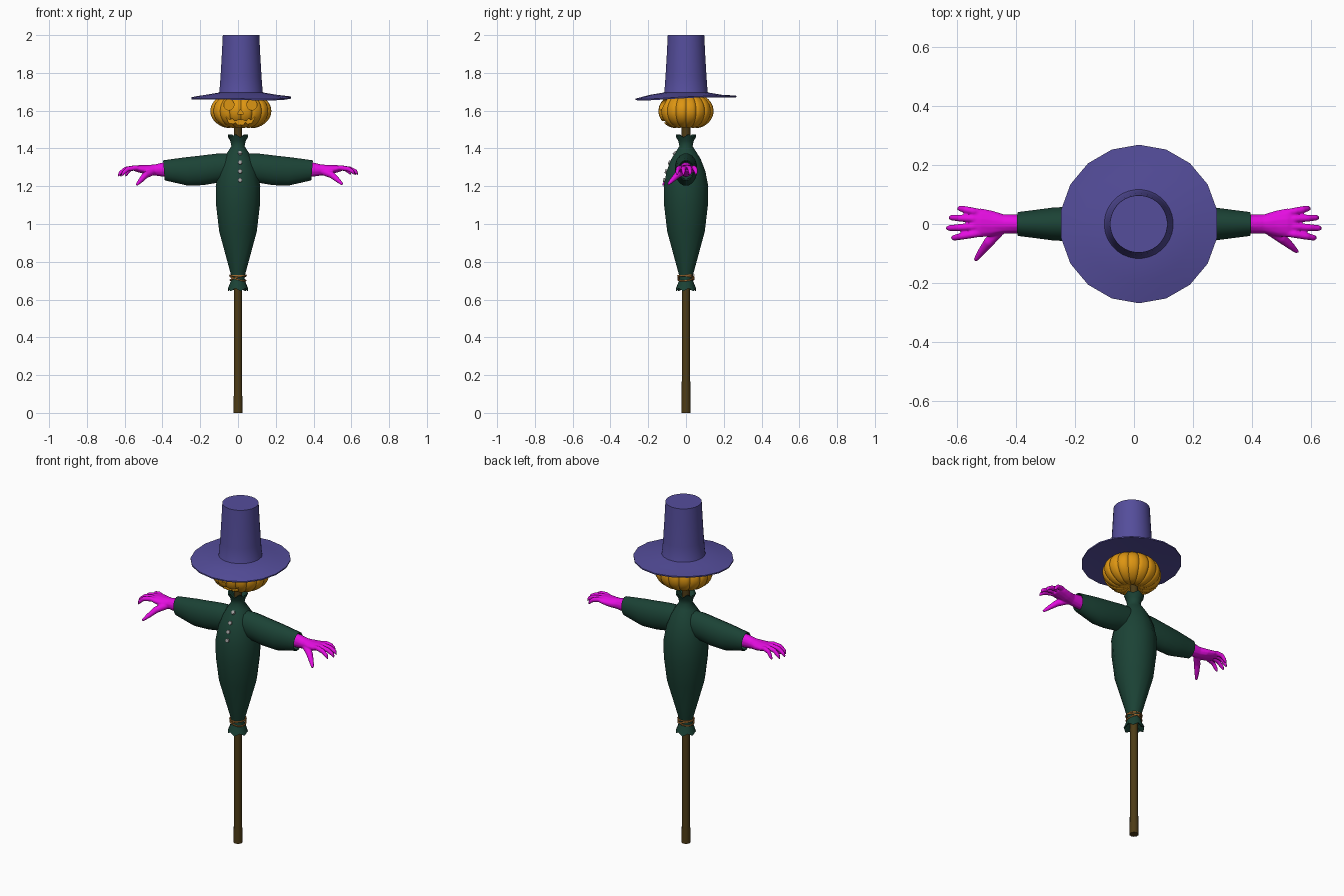
import bpy, bmesh, math
from mathutils import Vector

if "Cube" in bpy.data.objects:
    bpy.data.objects.remove(bpy.data.objects["Cube"])

def material(name, rgb):
    m = bpy.data.materials.new(name)
    m.diffuse_color = (*rgb, 1)
    m.use_nodes = True
    m.node_tree.nodes["Principled BSDF"].inputs["Base Color"].default_value = m.diffuse_color
    return m

CLOTH = material("green_cloth", (0.011, 0.055, 0.036))
FELT = material("purple_felt", (0.09, 0.075, 0.33))
WOOD = material("brown_wood", (0.075, 0.045, 0.008))
ORANGE = material("orange_skin", (0.72, 0.30, 0.006))
GLOVE = material("magenta_glove", (0.78, 0.004, 0.75))
ROPE = material("rope", (0.36, 0.15, 0.03))
GREY = material("grey_button", (0.35, 0.35, 0.35))

def finish(name, bm, mat, angle=40):
    bmesh.ops.recalc_face_normals(bm, faces=bm.faces[:])
    me = bpy.data.meshes.new(name)
    bm.to_mesh(me)
    bm.free()
    ob = bpy.data.objects.new(name, me)
    bpy.context.collection.objects.link(ob)
    me.materials.append(mat)
    smooth(ob, angle)
    return ob

def smooth(ob, angle):
    bpy.ops.object.select_all(action='DESELECT')
    bpy.context.view_layer.objects.active = ob
    ob.select_set(True)
    bpy.ops.object.shade_smooth_by_angle(angle=math.radians(angle))

def loft(bm, rings, n, warp=None):
    """Skin elliptical rings (x, y, z, radius a, radius b) along their path."""
    pts = [Vector(r[:3]) for r in rings]
    d = (pts[-1] - pts[0]).normalized()
    u = Vector((1, 0, 0)) if abs(d.z) > 0.95 else d.cross(Vector((0, 0, 1))).normalized()
    v = d.cross(u)
    loops = []
    for k, (p, r) in enumerate(zip(pts, rings)):
        loop = []
        for i in range(n):
            a = 2 * math.pi * (i + 0.5) / n
            co = p + u * r[3] * math.cos(a) + v * r[4] * math.sin(a)
            if warp:
                co = warp(co, k, i)
            loop.append(bm.verts.new(co))
        loops.append(loop)
    for a, b in zip(loops, loops[1:]):
        for i in range(n):
            j = (i + 1) % n
            bm.faces.new((a[i], a[j], b[j], b[i]))
    bm.faces.new(loops[0])
    bm.faces.new(loops[-1])

def turned(name, profile, n, mat, cx=0, warp=None, angle=40):
    bm = bmesh.new()
    loft(bm, [(cx, 0, z, r, r) for r, z in profile], n, warp)
    return finish(name, bm, mat, angle)

# Pole
turned("pole", [(0.025, 0), (0.022, 0.2), (0.021, 0.65), (0.022, 1.1), (0.023, 1.55)], 10, WOOD)

# Coat body with ragged hem and collar, both ends turned inside
coat = [(0.024, 0.69), (0.047, 0.655), (0.055, 0.652), (0.040, 0.695), (0.035, 0.712),
        (0.041, 0.74), (0.103, 0.96), (0.120, 1.10), (0.122, 1.20), (0.106, 1.28),
        (0.080, 1.345), (0.054, 1.385), (0.036, 1.412), (0.042, 1.44), (0.055, 1.467),
        (0.047, 1.467), (0.024, 1.43)]
def ragged(co, k, i):
    if k in (1, 2, 14, 15):
        co.z += 0.008 * (-1) ** i
    return co
turned("coat_body", coat, 12, CLOTH, warp=ragged, angle=50)

# Sleeves with open cuffs
for s, side in ((1, "right"), (-1, "left")):
    bm = bmesh.new()
    sleeve = [(0.03, 1.31, 0.055, 0.065), (0.10, 1.297, 0.060, 0.078), (0.19, 1.284, 0.060, 0.080),
              (0.27, 1.278, 0.057, 0.077), (0.33, 1.281, 0.049, 0.066), (0.392, 1.284, 0.041, 0.054),
              (0.388, 1.284, 0.036, 0.048), (0.34, 1.284, 0.036, 0.046)]
    loft(bm, [(s * x, 0, z, a, b) for x, z, a, b in sleeve], 16)
    finish("sleeve_" + side, bm, CLOTH, 50)

# Gloved hands: tubes for palm and fingers fused together
def hand(side, s, thumb, drop):
    bm = bmesh.new()
    def tube(pts):
        loft(bm, [(s * x, y, z, a, b) for x, y, z, a, b in pts], 12)
    tube([(0.36, 0, 1.288, 0.034, 0.040), (0.40, 0, 1.288, 0.033, 0.038), (0.44, 0, 1.286, 0.033, 0.030),
          (0.48, 0.002, 1.287, 0.044, 0.026), (0.52, 0.004, 1.292, 0.050, 0.021), (0.548, 0.004, 1.293, 0.044, 0.014)])
    for y0, x1, y1 in ((0.042, 0.597, 0.053), (0.017, 0.626, 0.022), (-0.009, 0.635, -0.014), (-0.034, 0.618, -0.047)):
        xm, ym = 0.53 + (x1 - 0.53) * 0.62, y0 + (y1 - y0) * 0.6
        tube([(0.50, y0 * 0.8, 1.29, 0.012, 0.013), (0.54, y0, 1.298, 0.013, 0.014),
              (xm, ym, 1.291, 0.012, 0.013), (x1 - 0.008, y1, drop + 0.014, 0.010, 0.011),
              (x1, y1, drop, 0.005, 0.006)])
    tx, ty, tz = thumb
    tube([(0.445, -0.012, 1.28, 0.018, 0.020), (0.445 + (tx - 0.445) * 0.5, ty * 0.5, 1.258, 0.018, 0.018),
          (0.445 + (tx - 0.445) * 0.78, ty * 0.77, tz + 0.022, 0.013, 0.013), (tx, ty, tz, 0.007, 0.007)])
    ob = finish("hand_" + side, bm, GLOVE)
    rm = ob.modifiers.new("fuse", 'REMESH')
    rm.mode, rm.voxel_size, rm.use_smooth_shade = 'VOXEL', 0.004, True
    sm = ob.modifiers.new("soften", 'SMOOTH')
    sm.factor, sm.iterations = 0.5, 4
    bpy.context.view_layer.objects.active = ob
    for m in ("fuse", "soften"):
        bpy.ops.object.modifier_apply(modifier=m)
    smooth(ob, 60)

hand("right", 1, (0.553, -0.095, 1.21), 1.262)
hand("left", -1, (0.537, -0.123, 1.207), 1.254)

# Pumpkin head: ribbed, dimpled globe
HX, HZ = 0.015, 1.598
bm = bmesh.new()
bmesh.ops.create_uvsphere(bm, u_segments=128, v_segments=24, radius=1)
for v in bm.verts:
    a, r = math.atan2(v.co.y, v.co.x), math.hypot(v.co.x, v.co.y)
    rib = 1 - 0.05 * (1 - abs(math.sin(8 * a))) ** 2
    full = r ** 0.8
    z = v.co.z * 0.098 - math.copysign(0.03, v.co.z) * max(0, 1 - r / 0.5) ** 2
    v.co = (HX + math.cos(a) * full * rib * 0.163, math.sin(a) * full * rib * 0.147, HZ + z * (0.5 + 0.5 * rib))
head = finish("pumpkin_head", bm, ORANGE, 35)

# Carved face, cut into the front
eye = [(0.027 * math.cos(i * math.pi / 8), 0.029 * math.sin(i * math.pi / 8)) for i in range(16)]
shapes = [[(x + c, z + 1.632) for x, z in eye] for c in (-0.048, 0.074)]
shapes.append([(-0.005, 1.582), (0.031, 1.582), (0.013, 1.607)])
shapes.append([(-0.065, 1.570), (-0.045, 1.550), (-0.030, 1.558), (-0.018, 1.546), (0.013, 1.553), (0.044, 1.546),
               (0.056, 1.558), (0.071, 1.550), (0.091, 1.570), (0.075, 1.535), (0.052, 1.528), (0.040, 1.538),
               (0.026, 1.523), (0.000, 1.523), (-0.014, 1.538), (-0.026, 1.528), (-0.049, 1.535)])
bm = bmesh.new()
for pts in shapes:
    f = bm.faces.new([bm.verts.new((x, -0.2, z)) for x, z in pts])
    ext = bmesh.ops.extrude_face_region(bm, geom=[f], use_keep_orig=True)
    bmesh.ops.translate(bm, vec=(0, 0.1, 0), verts=[g for g in ext["geom"] if isinstance(g, bmesh.types.BMVert)])
cutter = finish("face_cutter", bm, ORANGE)
cutter.hide_render = True
cut = head.modifiers.new("carve", 'BOOLEAN')
cut.operation, cut.solver, cut.object = 'DIFFERENCE', 'EXACT', cutter
bpy.context.view_layer.objects.active = head
bpy.ops.object.modifier_apply(modifier="carve")
bpy.data.objects.remove(cutter)
smooth(head, 35)

# Hat: drooping faceted brim and tall crown
def droop(co, k, i):
    if k in (1, 2):
        a = math.atan2(co.y, co.x - HX)
        co.z += 0.009 * math.sin(a) + 0.003 * math.sin(3 * a + 1)
    return co
turned("hat_brim", [(0.05, 1.683), (0.268, 1.664), (0.268, 1.671), (0.19, 1.684), (0.105, 1.698)],
       18, FELT, 0.017, droop, 25)
turned("hat_crown", [(0.12, 1.688), (0.115, 1.70), (0.109, 1.78), (0.102, 1.90), (0.097, 2.0)],
       32, FELT, 0.016)

# Rope tied around the waist
for k, (tilt_x, tilt_y, z) in enumerate(((0.12, 0.28, 0.712), (-0.12, -0.28, 0.714), (0.05, 0.0, 0.728))):
    bpy.ops.mesh.primitive_torus_add(location=(0, 0, z), rotation=(tilt_x, tilt_y, 0), major_radius=0.043,
                                     minor_radius=0.004, major_segments=24, minor_segments=6)
    ob = bpy.context.object
    ob.name = "waist_rope_%d" % (k + 1)
    ob.data.materials.append(ROPE)
    smooth(ob, 60)

# Buttons following the chest slope
for k, (z, y, tilt) in enumerate(((1.375, -0.060, 0.85), (1.325, -0.087, 0.45), (1.278, -0.105, 0.33), (1.232, -0.115, 0.2))):
    bpy.ops.mesh.primitive_cylinder_add(vertices=12, radius=0.011, depth=0.012, location=(0.011, y, z),
                                        rotation=(math.pi / 2 - tilt, 0, 0))
    ob = bpy.context.object
    ob.name = "button_%d" % (k + 1)
    ob.data.materials.append(GREY)
    smooth(ob, 40)
